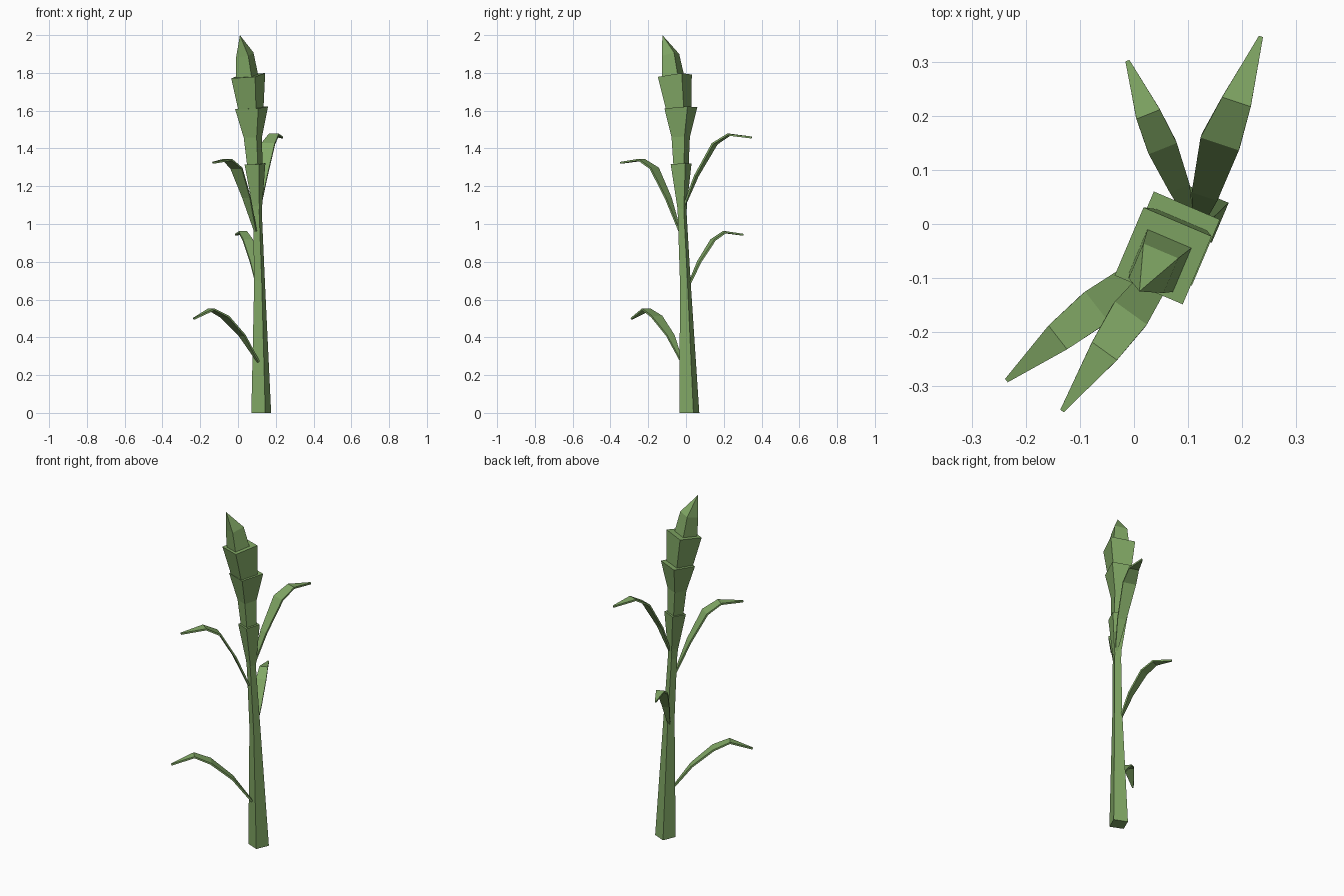
import bpy, bmesh, math
from mathutils import Vector

if "Cube" in bpy.data.objects:
    bpy.data.objects.remove(bpy.data.objects["Cube"])

green = bpy.data.materials.new("leaf_green")
green.diffuse_color = (0.22, 0.39, 0.13, 1)
green.use_nodes = True
green.node_tree.nodes["Principled BSDF"].inputs["Base Color"].default_value = green.diffuse_color
TURN = math.radians(-23)


def finish(bm, name):
    bmesh.ops.recalc_face_normals(bm, faces=bm.faces)
    mesh = bpy.data.meshes.new(name)
    bm.to_mesh(mesh)
    bm.free()
    mesh.materials.append(green)
    ob = bpy.data.objects.new(name, mesh)
    bpy.context.collection.objects.link(ob)
    return ob


def bridge(bm, rings):
    for a, b in zip(rings, rings[1:]):
        for i in range(4):
            j = (i + 1) % 4
            bm.faces.new((a[i], a[j], b[j], b[i]))


def square_loft(name, sections, apex=None):
    """Sections are (x, y, z, side, tilt); rings are turned squares."""
    bm = bmesh.new()
    rings = []
    for x, y, z, side, tilt in sections:
        ring = []
        for k in range(4):
            a = TURN + math.pi / 4 + k * math.pi / 2
            dx, dy = (side / math.sqrt(2) * f(a) for f in (math.cos, math.sin))
            ring.append(bm.verts.new((x + dx, y + dy, z + tilt * (dx + dy))))
        rings.append(ring)
    bridge(bm, rings)
    bm.faces.new(rings[0])
    if apex:
        tip = bm.verts.new(apex)
        for i in range(4):
            bm.faces.new((rings[-1][i], rings[-1][(i + 1) % 4], tip))
    else:
        bm.faces.new(rings[-1])
    return finish(bm, name)


def leaf(name, points, widths, thick=0.01):
    """Thin arching blade with a flat cross-section."""
    bm = bmesh.new()
    pts = [Vector(p) for p in points]
    flat = pts[-1] - pts[0]
    side = Vector((flat.y, -flat.x, 0)).normalized()
    rings = []
    for i, (p, w) in enumerate(zip(pts, widths)):
        along = pts[min(i + 1, len(pts) - 1)] - pts[max(i - 1, 0)]
        up = side.cross(along).normalized() * thick / 2
        s = side * w / 2
        rings.append([bm.verts.new(p + o) for o in (s + up, up - s, -s - up, s - up)])
    bridge(bm, rings)
    bm.faces.new(rings[0])
    bm.faces.new(rings[-1])
    return finish(bm, name)


# Stalk and the stacked flaring sheaths
square_loft("stalk", [(0.123, 0.018, 0, 0.08, 0), (0.114, -0.004, 0.7, 0.043, 0),
                      (0.103, -0.02, 1.05, 0.036, 0), (0.09, -0.026, 1.31, 0.05, 0)])
square_loft("lower_sheath", [(0.103, -0.021, 1.08, 0.036, 0), (0.09, -0.026, 1.318, 0.084, 0.05)])
square_loft("middle_sheath", [(0.09, -0.026, 1.29, 0.06, 0), (0.079, -0.028, 1.46, 0.074, 0.05),
                              (0.072, -0.027, 1.615, 0.133, 0.06)])
square_loft("upper_sheath", [(0.07, -0.037, 1.59, 0.098, 0.06), (0.054, -0.059, 1.785, 0.137, 0.11)])
square_loft("tip_bud", [(0.051, -0.065, 1.76, 0.092, 0.1), (0.036, -0.082, 1.895, 0.07, 0.2)],
            apex=(0.01, -0.125, 2.0))

# Arching leaves
leaf("back_leaf_high", [(0.115, -0.012, 1.09), (0.132, 0.055, 1.255), (0.16, 0.152, 1.425),
                        (0.19, 0.227, 1.473), (0.235, 0.347, 1.458)],
     [0.012, 0.05, 0.075, 0.056, 0.008])
leaf("back_leaf_low", [(0.103, 0.012, 0.67), (0.083, 0.07, 0.80), (0.052, 0.143, 0.915),
                       (0.026, 0.204, 0.957), (-0.012, 0.302, 0.943)],
     [0.012, 0.04, 0.056, 0.047, 0.008])
leaf("front_leaf_low", [(0.108, -0.022, 0.27), (0.022, -0.083, 0.41), (-0.071, -0.155, 0.51),
                        (-0.141, -0.21, 0.548), (-0.235, -0.289, 0.498)],
     [0.012, 0.05, 0.071, 0.056, 0.008])
leaf("front_leaf_high", [(0.093, -0.032, 0.96), (0.045, -0.095, 1.14), (-0.008, -0.168, 1.295),
                         (-0.055, -0.236, 1.34), (-0.133, -0.346, 1.324)],
     [0.012, 0.05, 0.073, 0.057, 0.008])
